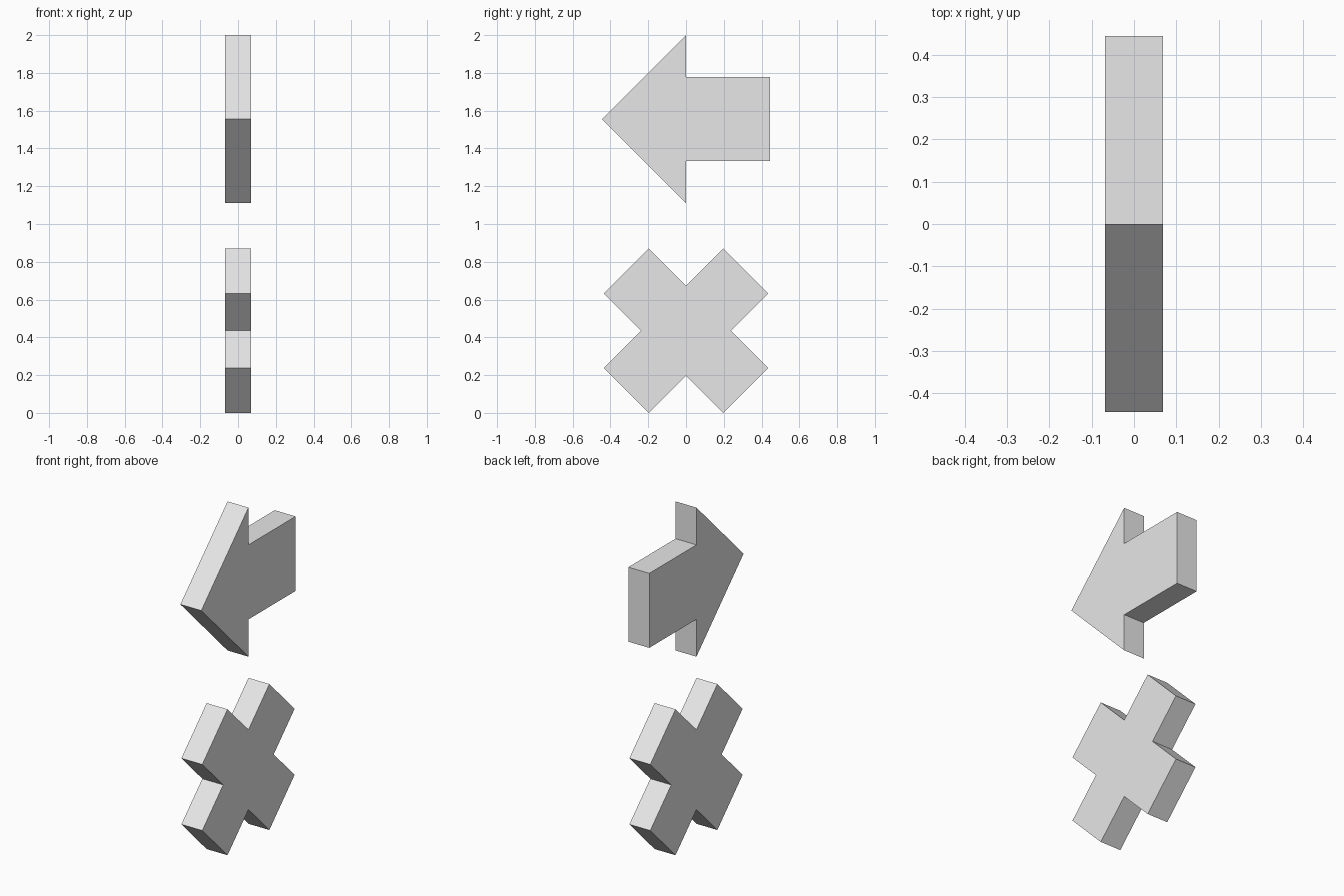
import bpy, bmesh, math

cube = bpy.data.objects.get("Cube")
if cube:
    bpy.data.objects.remove(cube, do_unlink=True)

HALF_DEPTH = 0.069

# One plain grey for both signs
grey = bpy.data.materials.new("plain_grey")
grey.use_nodes = True
colour = (0.8, 0.8, 0.8, 1)
grey.diffuse_color = colour
grey.node_tree.nodes["Principled BSDF"].inputs["Base Color"].default_value = colour


def extruded_sign(name, outline, centre_z):
    """Extrude a (y, z) outline along x into a flat sign."""
    bm = bmesh.new()
    face = bm.faces.new([bm.verts.new((-HALF_DEPTH, y, z)) for y, z in outline])
    extruded = bmesh.ops.extrude_face_region(bm, geom=[face])["geom"]
    moved = [v for v in extruded if isinstance(v, bmesh.types.BMVert)]
    bmesh.ops.translate(bm, verts=moved, vec=(2 * HALF_DEPTH, 0, 0))
    bmesh.ops.recalc_face_normals(bm, faces=bm.faces)
    mesh = bpy.data.meshes.new(name)
    bm.to_mesh(mesh)
    bm.free()
    mesh.materials.append(grey)
    obj = bpy.data.objects.new(name, mesh)
    obj.location.z = centre_z
    bpy.context.collection.objects.link(obj)
    return obj


# Arrow pointing to the front: upper half mirrored into the lower half
reach = 0.445
upper = [(0, reach), (0, reach / 2), (reach, reach / 2)]
lower = [(y, -z) for y, z in reversed(upper)]
extruded_sign("arrow", [(-reach, 0)] + upper + lower, 2 - reach)

# Diagonal cross: one arm's corners repeated around the centre
arm_length, arm_half = 0.4475, 0.1685
cross = []
for i in range(4):
    a = math.radians(45 + 90 * i)
    for u, v in ((arm_length, -arm_half), (arm_length, arm_half), (arm_half, arm_half)):
        cross.append((u * math.cos(a) - v * math.sin(a),
                      u * math.sin(a) + v * math.cos(a)))
extruded_sign("cross", cross, (arm_length + arm_half) / math.sqrt(2))
